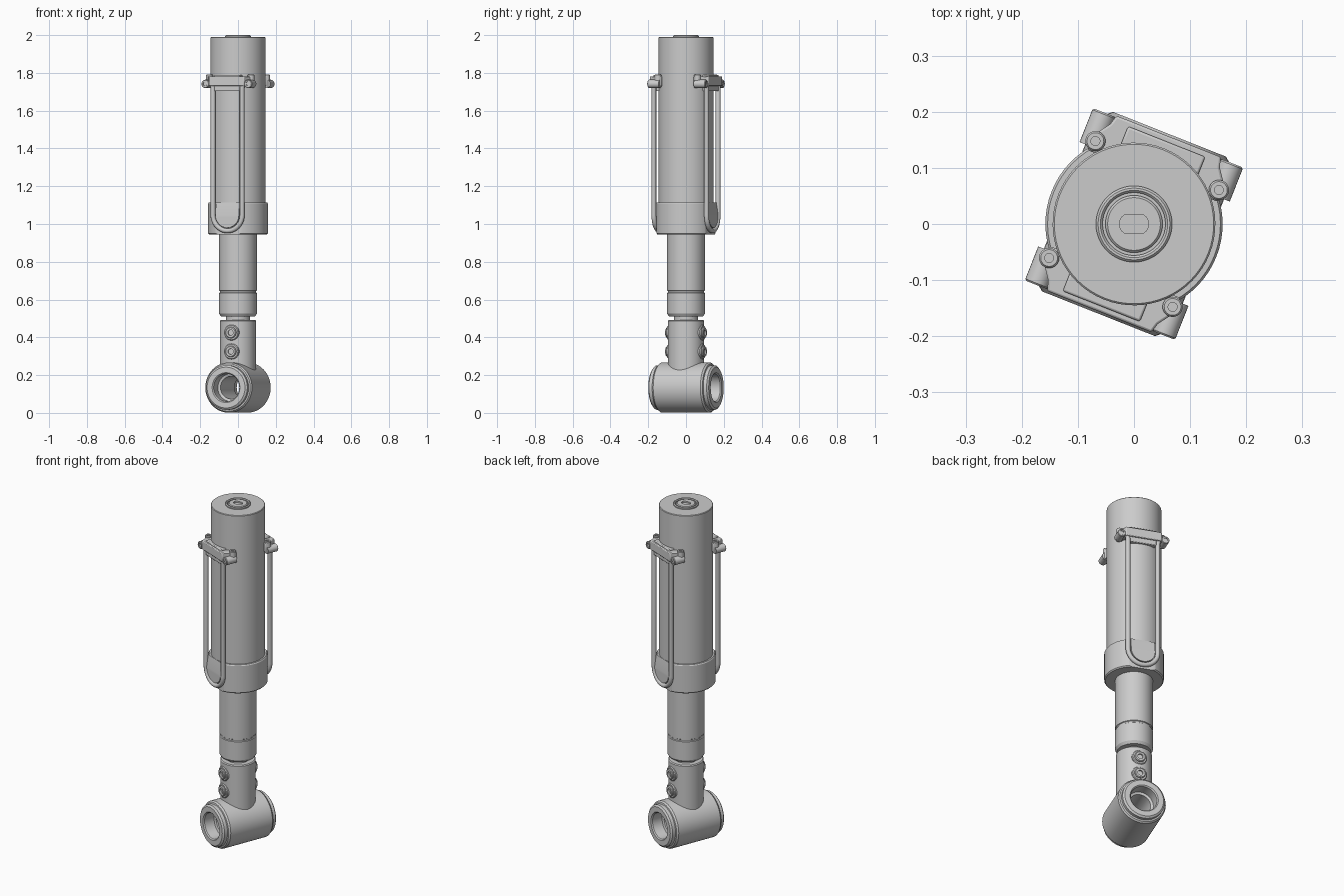
import bpy, bmesh, math
from mathutils import Matrix, Vector

if "Cube" in bpy.data.objects:
    bpy.data.objects.remove(bpy.data.objects["Cube"])

TURN = Matrix.Rotation(math.radians(-21.6), 4, 'Z')   # whole part is twisted about z
Y_AXIS = Matrix.Rotation(math.radians(-90), 4, 'X')   # turns a lathe axis from z to +y


def finish(bm, name, m=Matrix()):
    bmesh.ops.remove_doubles(bm, verts=bm.verts, dist=1e-5)
    bmesh.ops.recalc_face_normals(bm, faces=bm.faces)
    bm.transform(TURN @ m)
    me = bpy.data.meshes.new(name)
    bm.to_mesh(me)
    bm.free()
    ob = bpy.data.objects.new(name, me)
    bpy.context.collection.objects.link(ob)
    return ob


def lathe_bm(profile, n=48, closed=False):
    bm = bmesh.new()
    rings = [[bm.verts.new((r * math.cos(2 * math.pi * i / n), r * math.sin(2 * math.pi * i / n), z))
              for i in range(n)] if r > 0 else [bm.verts.new((0, 0, z))] for r, z in profile]
    pairs = list(zip(rings, rings[1:])) + ([(rings[-1], rings[0])] if closed else [])
    for a, b in pairs:
        for i in range(n):
            j = (i + 1) % n
            vs = [a[i % len(a)], a[j % len(a)], b[j % len(b)], b[i % len(b)]]
            bm.faces.new(list(dict.fromkeys(vs)))
    return bm


def lathe(name, profile, m=Matrix(), n=48, closed=False):
    return finish(lathe_bm(profile, n, closed), name, m)


def prism(name, outline, z0, z1, m=Matrix(), bevel=0.004):
    bm = bmesh.new()
    f = bm.faces.new([bm.verts.new((x, y, z0)) for x, y in outline])
    ext = bmesh.ops.extrude_face_region(bm, geom=[f])['geom']
    bmesh.ops.translate(bm, vec=(0, 0, z1 - z0), verts=[v for v in ext if isinstance(v, bmesh.types.BMVert)])
    ob = finish(bm, name, m)
    if bevel:
        b = ob.modifiers.new("bevel", 'BEVEL')
        b.width, b.segments, b.limit_method = bevel, 2, 'ANGLE'
    return ob


# Main housing with top face
lathe("main_housing", [(0, 1.0), (.145, 1.0), (.145, 1.987), (.142, 1.99), (0, 1.99)], n=64)

# Top cap rings and slotted centre
lathe("cap_ring", [(.056, 1.985), (.056, 1.996), (.060, 2.0), (.064, 2.0), (.068, 1.996), (.068, 1.985)], closed=True)
cap = lathe("cap_disc", [(0, 1.97), (.051, 1.97), (.051, 1.994), (.047, 1.998), (0, 1.998)])
slot = []
for c, start in ((.012, -90), (-.012, 90)):
    for k in range(9):
        a = math.radians(start + k * 22.5)
        slot.append((c + .014 * math.cos(a), .017 * math.sin(a)))
cutter = prism("slot_cutter", slot, 1.984, 2.02, TURN.inverted(), 0)
cutter.hide_render = True
cutter.hide_set(True)
cut = cap.modifiers.new("slot", 'BOOLEAN')
cut.object, cut.operation, cut.solver = cutter, 'DIFFERENCE', 'EXACT'

# Lower collar with two flats
bm = lathe_bm([(0, .945), (.152, .945), (.158, .951), (.158, 1.108), (.154, 1.114), (0, 1.114)], n=64)
for s in (1, -1):
    r = bmesh.ops.bisect_plane(bm, geom=bm.verts[:] + bm.edges[:] + bm.faces[:],
                               plane_co=(0, s * .14, 0), plane_no=(0, s, 0), clear_outer=True)
    bmesh.ops.contextual_create(bm, geom=[e for e in r['geom_cut'] if isinstance(e, bmesh.types.BMEdge)])
finish(bm, "lower_collar")

# Inner tube with groove, neck below it
lathe("inner_tube", [(0, .955), (.1, .955), (.1, .648), (.096, .645), (.096, .637), (.1, .634),
                     (.1, .525), (.09, .51), (0, .51)])
lathe("neck", [(0, .52), (.063, .52), (.063, .48), (0, .48)])
lathe("eye_post", [(0, .492), (.09, .492), (.095, .487), (.095, .21), (0, .21)])

# Cross eye at the foot
half = [(.06, .1), (.073, .105), (.073, .166), (.079, .172), (.108, .172), (.118, .164),
        (.118, .145), (.126, .143), (.133, .134)]
lathe("foot_eye", half + [(r, -y) for r, y in reversed(half)],
      Matrix.Translation((0, 0, .134)) @ Y_AXIS, 64, True)

for s, side in ((-1, "front"), (1, "back")):
    flip = Matrix.Rotation(0 if s > 0 else math.pi, 4, 'Z')

    # Post bolts
    for z in (.325, .425):
        lathe(side + "_post_bolt", [(0, .06), (.042, .06), (.042, .094), (.038, .099), (.03, .099), (.03, .105),
                                    (.026, .109), (.015, .109), (.015, .1), (0, .1)],
              flip @ Matrix.Translation((0, 0, z)) @ Y_AXIS, 24)

    # Tongue inside the bail
    bm = bmesh.new()
    arc = [(.067 * math.cos(math.pi * k / 16), 1.047 - .067 * math.sin(math.pi * k / 16)) for k in range(17)]
    fr = [bm.verts.new((x, .157, z)) for x, z in arc]
    bk = [bm.verts.new((x, .12, z)) for x, z in arc]
    top = [bm.verts.new((x, y, 1.114)) for x, y in ((.067, .146), (-.067, .146), (-.067, .12), (.067, .12))]
    bm.faces.new(fr)
    bm.faces.new([fr[0], fr[-1], top[1], top[0]])
    bm.faces.new(top)
    bm.faces.new(bk + [top[2], top[3]])
    bm.faces.new([fr[0], top[0], top[3], bk[0]])
    bm.faces.new([fr[-1], bk[-1], top[2], top[1]])
    for i in range(16):
        bm.faces.new([fr[i], bk[i], bk[i + 1], fr[i + 1]])
    finish(bm, side + "_tongue", flip)

    # U-shaped wire bail
    right = [(.118, 1.742), (.098, 1.742), (.087, 1.735), (.083, 1.72)]
    pts = right + [(.083 * math.cos(math.pi * k / 20), 1.047 - .083 * math.sin(math.pi * k / 20))
                   for k in range(21)] + [(-x, z) for x, z in reversed(right)]
    cu = bpy.data.curves.new(side + "_bail", 'CURVE')
    cu.dimensions, cu.bevel_depth, cu.bevel_resolution, cu.use_fill_caps = '3D', .013, 3, True
    sp = cu.splines.new('POLY')
    sp.points.add(len(pts) - 1)
    for p, (x, z) in zip(sp.points, pts):
        p.co = (*(TURN @ flip @ Vector((x, .15, z))), 1)
    bpy.context.collection.objects.link(bpy.data.objects.new(side + "_bail", cu))

    # Clamp plate and arms
    prism(side + "_clamp_plate", [(-.074, .115), (.074, .115), (.074, .158), (-.074, .158)], 1.703, 1.79, flip)
    prism(side + "_clamp_rim", [(-.125, .092), (.125, .092), (.132, .112), (.105, .15), (.1, .168),
                                (-.1, .168), (-.105, .15), (-.132, .112)], 1.73, 1.782, flip)

    # Pivot barrels and clamp screws
    for x in (-.122, .122):
        lathe(side + "_pivot_barrel", [(0, .1), (.022, .1), (.022, .162), (.019, .165), (.012, .165),
                                       (.012, .16), (0, .16)],
              flip @ Matrix.Translation((x, 0, 1.742)) @ Y_AXIS, 24)
        lathe(side + "_clamp_screw", [(0, 1.725), (.018, 1.725), (.018, 1.788), (.015, 1.792), (.008, 1.792),
                                      (.008, 1.786), (0, 1.786)],
              flip @ Matrix.Translation((x * .97, .112, 0)), 24)

# Smooth shading with sharp edges kept
for ob in bpy.context.collection.objects:
    if ob.type == 'MESH' and ob != cutter:
        ob.select_set(True)
        bpy.context.view_layer.objects.active = ob
bpy.ops.object.shade_smooth_by_angle(angle=math.radians(30))
